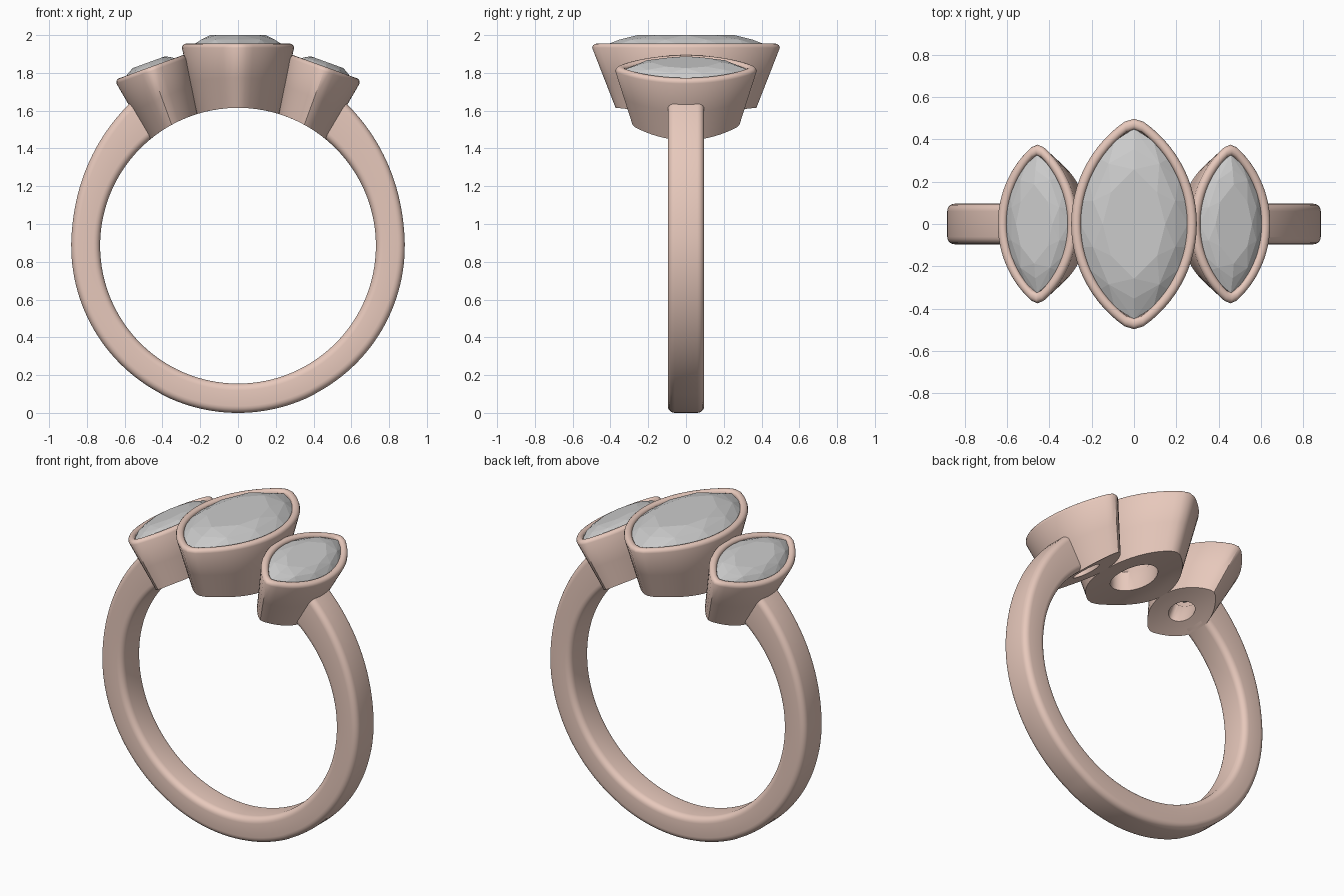
import bpy, bmesh, math
from mathutils import Vector, Matrix

if "Cube" in bpy.data.objects:
    bpy.data.objects.remove(bpy.data.objects["Cube"])

CZ, RIN, ROUT = 0.885, 0.73, 0.883      # finger hole centre height, radii

gold = bpy.data.materials.new("rose_metal")
gold.diffuse_color = (0.80, 0.58, 0.50, 1)
gold.use_nodes = True
gold.node_tree.nodes["Principled BSDF"].inputs["Base Color"].default_value = gold.diffuse_color


def finish(name, bm, mat=None, smooth=None):
    bmesh.ops.recalc_face_normals(bm, faces=bm.faces[:])
    me = bpy.data.meshes.new(name)
    bm.to_mesh(me)
    bm.free()
    ob = bpy.data.objects.new(name, me)
    bpy.context.collection.objects.link(ob)
    if mat:
        me.materials.append(mat)
    if smooth:
        bpy.ops.object.select_all(action='DESELECT')
        ob.select_set(True)
        bpy.context.view_layer.objects.active = ob
        bpy.ops.object.shade_smooth_by_angle(angle=math.radians(smooth))
    return ob


def bridge(bm, l1, l2):
    n = len(l1)
    for i in range(n):
        bm.faces.new((l1[i], l1[(i + 1) % n], l2[(i + 1) % n], l2[i]))


def marquise(a, b, z, n):
    """Two arcs meeting in slightly softened tips, 2n points."""
    bb = b * 1.03
    r = (a * a + bb * bb) / (2 * a)
    al = math.asin(bb / r)
    half = [(0.0, -b)]
    for i in range(1, n):
        t = al * (-1 + 2 * i / n) * 0.985
        half.append((r * math.cos(t) - (r - a), r * math.sin(t)))
    return [Vector((s * x, s * y, z)) for s in (1, -1) for x, y in half]


def ellipse(a, b, z, n):
    return [Vector((a * math.sin(math.pi * i / n), -b * math.cos(math.pi * i / n), z))
            for i in range(2 * n)]


def radius(p):
    return math.hypot(p.x, p.z - CZ)


def snap(p):
    """Push a point radially onto the finger cylinder."""
    k = RIN / radius(p)
    return Vector((p.x * k, p.y, CZ + (p.z - CZ) * k))


def slide(top, low):
    """Follow the wall line down to the finger cylinder."""
    lo, hi = 0.0, 1.6
    for _ in range(30):
        m = (lo + hi) / 2
        if radius(top.lerp(low, m)) > RIN:
            lo = m
        else:
            hi = m
    return top.lerp(low, lo)


def bezel(name, M, a, b, a2, b2, depth, ha, hb, n=28):
    def ring(pts):
        return [M @ p for p in pts]
    # rolled rim: inset, height
    rim = [ring(marquise(a - i, b - i * 1.1, z, n)) for i, z in
           ((0, -.022), (.004, -.010), (.011, -.003), (.020, 0), (.030, 0),
            (.039, -.004), (.045, -.012), (.047, -.035))]
    low = ring(marquise(a2, b2, -depth, n))
    edge = [slide(t, l) for t, l in zip(rim[0], low)]
    hole = [snap(p) for p in ring(ellipse(ha, hb, -depth, n))]
    up = M.to_3x3() @ Vector((0, 0, 0.12))
    throat = [p + up for p in hole]
    floor = [[snap(e.lerp(h, t)) for e, h in zip(edge, hole)] for t in (.33, .67)]
    wall = [t.lerp(e, .5) for t, e in zip(rim[0], edge)]
    loops = [edge, wall] + rim + [throat, hole, floor[1], floor[0]]
    bm = bmesh.new()
    vl = [[bm.verts.new(p) for p in l] for l in loops]
    for i in range(len(vl)):
        bridge(bm, vl[i], vl[(i + 1) % len(vl)])
    finish(name, bm, gold, 42)


def gem(name, M, a, b, girdle, top, bottom):
    h = top - girdle
    pts = marquise(a, b, girdle, 10) + marquise(a, b, girdle - .015, 10)
    pts += ellipse(a * .80, b * .78, girdle + h * .62, 5)     # crown facets
    pts += marquise(a * .58, b * .57, top, 4)                 # table
    pts += ellipse(a * .62, b * .60, girdle + (bottom - girdle) * .52, 4)
    pts.append(Vector((0, 0, bottom)))                        # culet
    bm = bmesh.new()
    vs = [bm.verts.new(M @ p) for p in pts]
    res = bmesh.ops.convex_hull(bm, input=vs)
    junk = {v for v in res["geom_interior"] if isinstance(v, bmesh.types.BMVert)}
    bmesh.ops.delete(bm, geom=list(junk), context='VERTS')
    finish(name, bm)


# band: rounded section swept from one side setting round the bottom to the other
bm = bmesh.new()
W, C, K, STEPS = 0.096, 0.036, 5, 120
end = math.radians(180 - 36.5)
prev = first = None
for s in range(STEPS + 1):
    ang = -end + 2 * end * s / STEPS            # measured from the bottom
    f = max(0.0, (abs(ang) - math.radians(95)) / math.radians(47))
    ro = ROUT + 0.062 * min(f, 1.15) ** 1.6     # thicker shoulders
    if abs(ang) < 0.5:
        ro += 0.002
    ri = RIN
    loop = []
    for cy, cr, a0 in ((W - C, ro - C, 0), (-W + C, ro - C, 90),
                       (-W + C, ri + C, 180), (W - C, ri + C, 270)):
        for k in range(K + 1):
            t = math.radians(a0 + 90 * k / K)
            y, r = cy + C * math.cos(t), cr + C * math.sin(t)
            loop.append(bm.verts.new((r * math.sin(ang), y, CZ - r * math.cos(ang))))
    if prev:
        bridge(bm, prev, loop)
    else:
        first = loop
    prev = loop
bm.faces.new(first)
bm.faces.new(prev)
finish("band", bm, gold, 45)

# centre setting and stone
M = Matrix.Translation((0, 0, 1.955))
bezel("centre_bezel", M, .297, .497, .222, .365, .36, .10, .17)
gem("centre_stone", M, .255, .452, -.018, .045, -.27)

# tilted side settings and stones
for side, s in (("right", 1), ("left", -1)):
    M = Matrix.Translation((s * .463, 0, 1.832)) @ Matrix.Rotation(s * math.radians(20), 4, 'Y')
    bezel(side + "_bezel", M, .200, .375, .145, .282, .33, .058, .10)
    gem(side + "_stone", M, .158, .328, -.016, .026, -.22)
